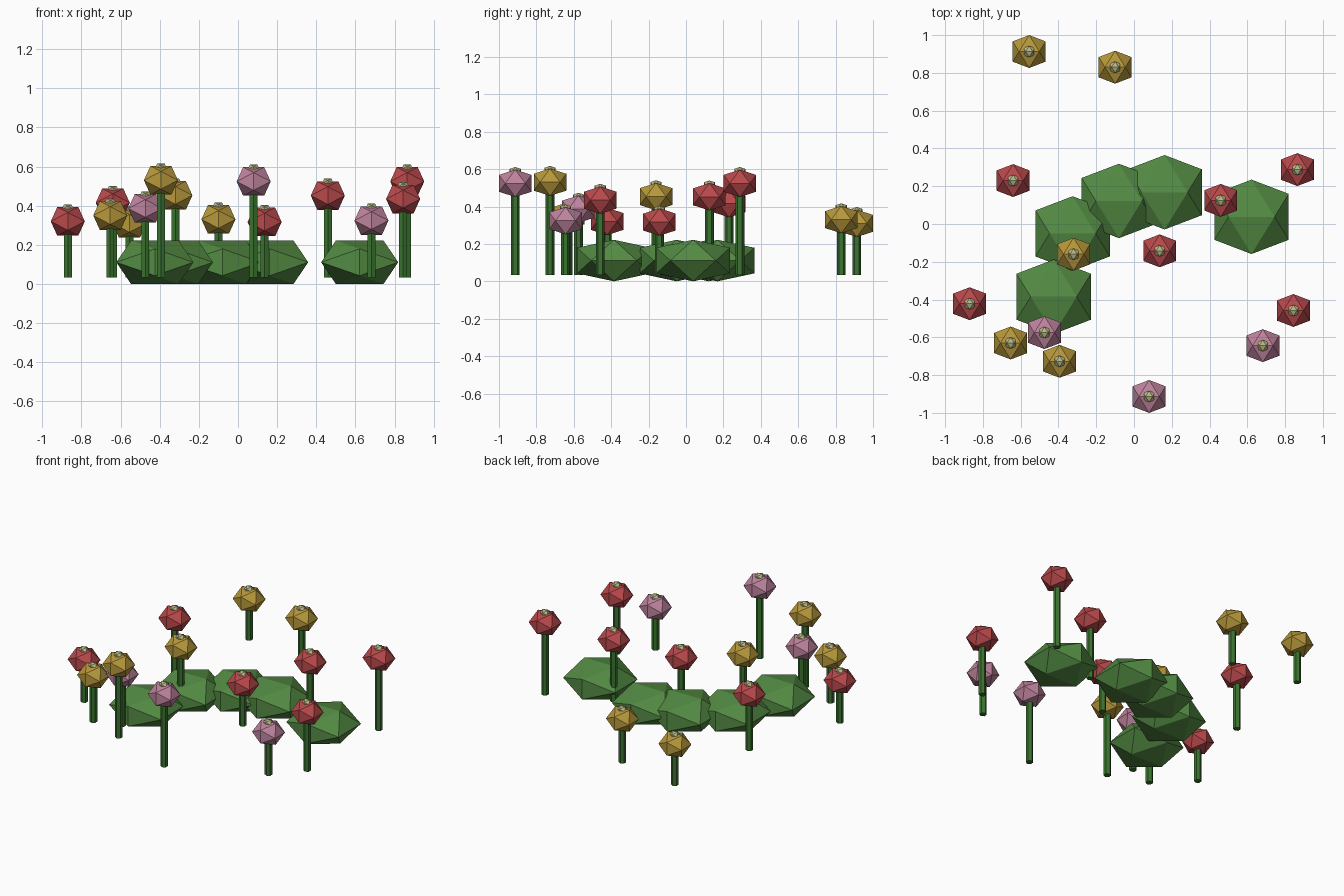
import bpy, bmesh, math
from mathutils import Matrix

if "Cube" in bpy.data.objects:
    bpy.data.objects.remove(bpy.data.objects["Cube"])


def material(name, rgb):
    """Colour given as seen on screen, stored as linear."""
    m = bpy.data.materials.new(name)
    m.diffuse_color = (*[c ** 2.2 for c in rgb], 1)
    m.use_nodes = True
    m.node_tree.nodes["Principled BSDF"].inputs["Base Color"].default_value = m.diffuse_color
    return m


MATS = {
    "red": material("red_petal", (0.72, 0.29, 0.30)),
    "yellow": material("yellow_petal", (0.71, 0.59, 0.24)),
    "pink": material("pink_petal", (0.74, 0.51, 0.61)),
    "stem": material("stem_green", (0.24, 0.45, 0.20)),
    "leaf": material("leaf_green", (0.33, 0.54, 0.27)),
    "centre": material("flower_centre", (0.72, 0.72, 0.52)),
}


def add_object(name, bm, mat, loc):
    me = bpy.data.meshes.new(name)
    bm.to_mesh(me)
    bm.free()
    me.materials.append(MATS[mat])
    ob = bpy.data.objects.new(name, me)
    ob.location = loc
    bpy.context.collection.objects.link(ob)
    return ob


def icosahedron(name, half, half_z, mat, loc):
    """Icosahedron with an edge on top; half sizes are along x/y and z."""
    t = (1 + math.sqrt(5)) / 2
    bm = bmesh.new()
    for a in (-1, 1):
        for b in (-t, t):
            for co in ((a, 0, b), (0, b, a), (b, a, 0)):
                bm.verts.new(co)
    bmesh.ops.convex_hull(bm, input=bm.verts[:])
    bm.transform(Matrix.Diagonal((half / t, half / t, half_z / t, 1)))
    bmesh.ops.recalc_face_normals(bm, faces=bm.faces[:])
    return add_object(name, bm, mat, loc)


def stem(name, x, y, z0, z1):
    bm = bmesh.new()
    bmesh.ops.create_cone(bm, cap_ends=True, segments=6, radius1=0.0235,
                          radius2=0.0235, depth=z1 - z0)
    add_object(name, bm, "stem", (x, y, (z0 + z1) / 2))


# Low bushes in an arc
BUSHES = [(-0.425, -0.385), (-0.325, -0.05), (-0.08, 0.122),
          (0.162, 0.168), (0.622, 0.038)]
for i, (x, y) in enumerate(BUSHES, 1):
    icosahedron(f"bush_{i}", 0.197, 0.111, "leaf", (x, y, 0.111))

# Flowers: x, y, head height, colour
FLOWERS = [
    (-0.555, 0.913, 0.310, "yellow"), (-0.10, 0.83, 0.330, "yellow"),
    (-0.64, 0.23, 0.415, "red"), (0.865, 0.288, 0.524, "red"),
    (0.459, 0.125, 0.452, "red"), (-0.32, -0.16, 0.453, "yellow"),
    (0.136, -0.142, 0.317, "red"), (-0.87, -0.422, 0.320, "red"),
    (-0.653, -0.63, 0.350, "yellow"), (-0.474, -0.575, 0.386, "pink"),
    (-0.394, -0.727, 0.530, "yellow"), (0.844, -0.458, 0.434, "red"),
    (0.682, -0.644, 0.324, "pink"), (0.08, -0.913, 0.524, "pink"),
]
for i, (x, y, z, colour) in enumerate(FLOWERS, 1):
    stem(f"stem_{i}", x, y, 0.034, z)
    icosahedron(f"flower_head_{i}", 0.087, 0.073, colour, (x, y, z))
    icosahedron(f"flower_centre_{i}", 0.030, 0.025, "centre", (x, y, z + 0.062))
